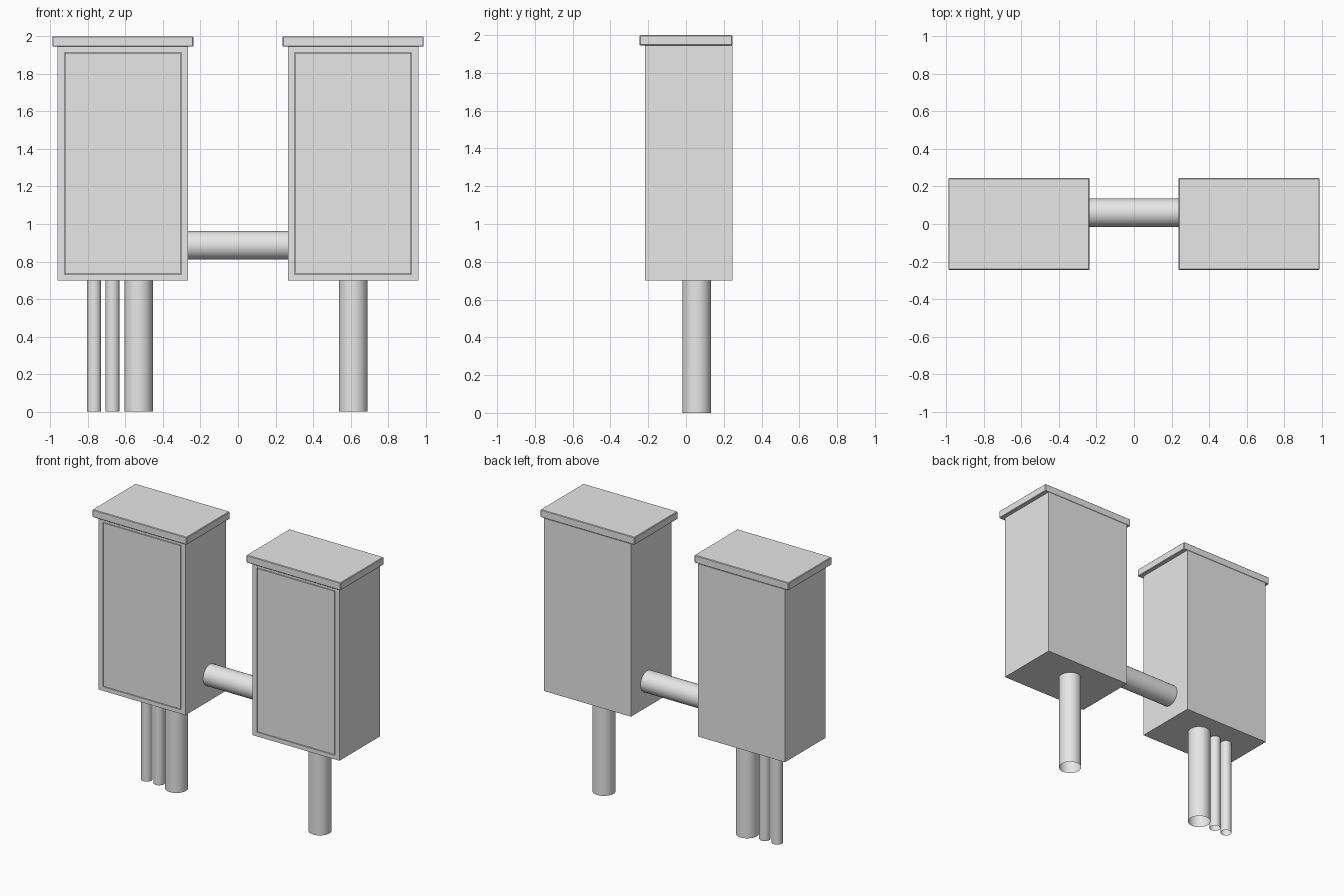
import bpy, bmesh
from math import pi, radians
from mathutils import Matrix, Vector

cube = bpy.data.objects.get("Cube")
if cube:
    bpy.data.objects.remove(cube, do_unlink=True)

grey = bpy.data.materials.new("light_grey_metal")
grey.use_nodes = True
colour = (0.8, 0.8, 0.8, 1)
grey.diffuse_color = colour
grey.node_tree.nodes["Principled BSDF"].inputs["Base Color"].default_value = colour


def finish(name, bm, smooth=False):
    mesh = bpy.data.meshes.new(name)
    bm.to_mesh(mesh)
    bm.free()
    obj = bpy.data.objects.new(name, mesh)
    bpy.context.collection.objects.link(obj)
    mesh.materials.append(grey)
    if smooth:
        bpy.ops.object.select_all(action='DESELECT')
        obj.select_set(True)
        bpy.context.view_layer.objects.active = obj
        bpy.ops.object.shade_smooth_by_angle(angle=radians(30))
    return obj


def box(low, high):
    low, high = Vector(low), Vector(high)
    bm = bmesh.new()
    size = Matrix.Diagonal((*(high - low), 1))
    bmesh.ops.create_cube(bm, size=1, matrix=Matrix.Translation((low + high) / 2) @ size)
    return bm


def pipe(name, centre, radius, length, turn=Matrix.Identity(4)):
    # Open-ended tube
    bm = bmesh.new()
    bmesh.ops.create_cone(bm, cap_ends=False, segments=32, radius1=radius, radius2=radius,
                          depth=length, matrix=Matrix.Translation(centre) @ turn)
    finish(name, bm, smooth=True)


FRONT, BACK, FLOOR, TOP = -0.217, 0.245, 0.70, 1.945
HALF, LID_HALF = 0.347, 0.376


def cabinet(side, x):
    # Body, with a thin groove sunk around the flush door
    bm = box((x - HALF, FRONT, FLOOR), (x + HALF, BACK, TOP))
    bm.normal_update()
    door = min(bm.faces, key=lambda f: f.normal.y)
    bmesh.ops.inset_region(bm, faces=[door], thickness=0.05)
    for v in door.verts:
        v.co.z = 1.915 if v.co.z > 1 else 0.73
    groove = bmesh.ops.inset_region(bm, faces=[door], thickness=0.006)["faces"]
    sunk = bmesh.ops.extrude_face_region(bm, geom=groove)["geom"]
    bmesh.ops.delete(bm, geom=groove, context='FACES')
    bmesh.ops.translate(bm, vec=(0, 0.012, 0),
                        verts=[g for g in sunk if isinstance(g, bmesh.types.BMVert)])
    bmesh.ops.recalc_face_normals(bm, faces=bm.faces)
    finish(side + "_cabinet", bm)

    # Overhanging lid, flush with the back
    bm = box((x - LID_HALF, -0.245, TOP), (x + LID_HALF, BACK, 2))
    bmesh.ops.bevel(bm, geom=bm.edges[:], offset=0.004, segments=1, affect='EDGES')
    finish(side + "_lid", bm)


for side, x in (("left", 0.614), ("right", -0.614)):
    cabinet(side, x)

# Vertical pipes running from the ground into the cabinets
for name, x, radius in (("left_main_pipe", 0.614, 0.076), ("right_main_pipe", -0.53, 0.076),
                        ("inner_thin_pipe", -0.669, 0.038), ("outer_thin_pipe", -0.767, 0.038)):
    pipe(name, (x, 0.057, FLOOR / 2), radius, FLOOR)

# Cross pipe joining the cabinets
pipe("cross_pipe", (0, 0.06, 0.886), 0.076, 0.55, Matrix.Rotation(pi / 2, 4, 'Y'))
